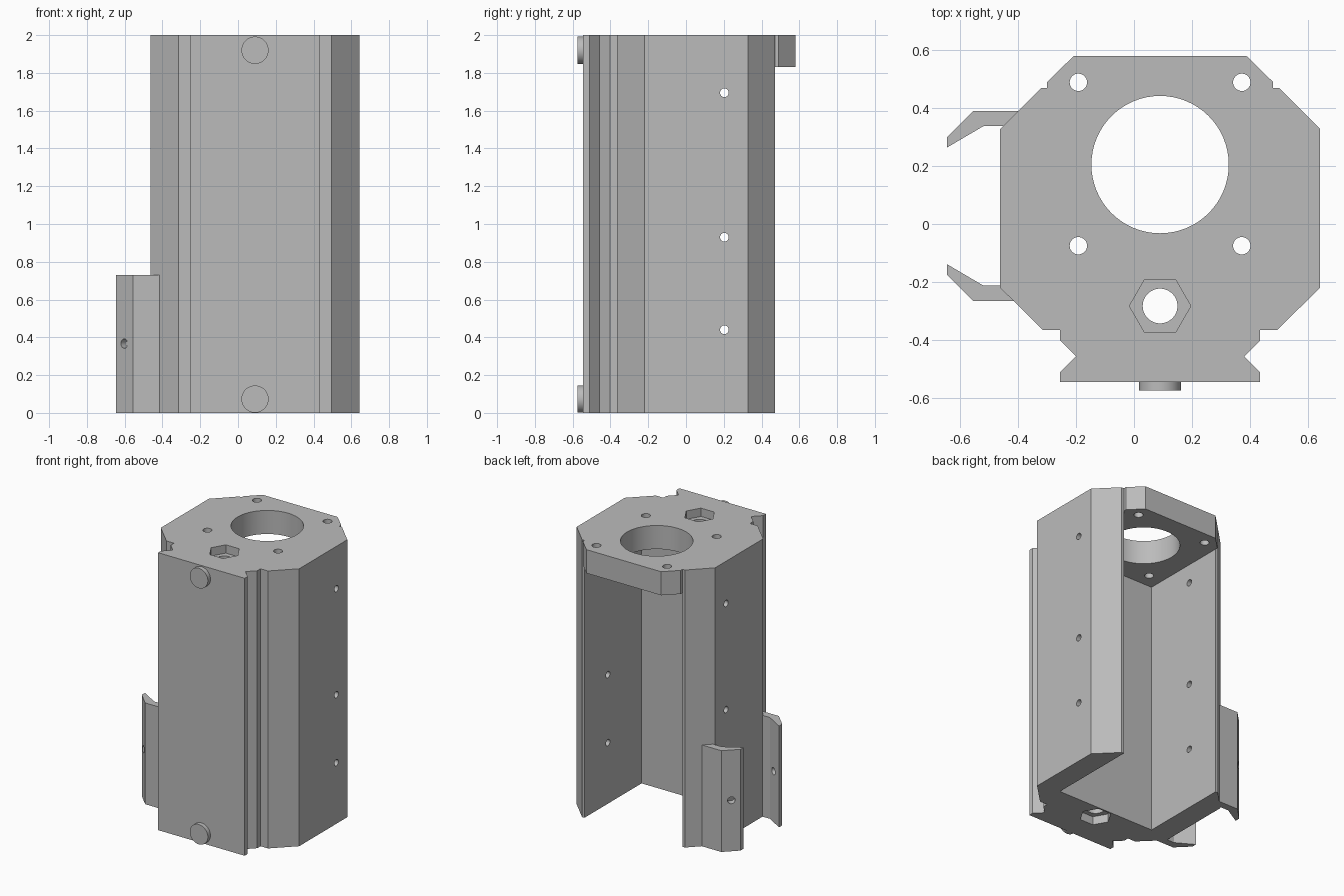
import bpy, bmesh, math
from mathutils import Vector

if "Cube" in bpy.data.objects:
    bpy.data.objects.remove(bpy.data.objects["Cube"])

CX = 0.09            # symmetry line of the housing
grey = bpy.data.materials.new("plain_grey")
grey.diffuse_color = (0.5, 0.5, 0.5, 1)
grey.use_nodes = True
grey.node_tree.nodes["Principled BSDF"].inputs["Base Color"].default_value = grey.diffuse_color


def add_object(name, bm):
    bmesh.ops.recalc_face_normals(bm, faces=bm.faces)
    me = bpy.data.meshes.new(name)
    bm.to_mesh(me)
    bm.free()
    me.materials.append(grey)
    ob = bpy.data.objects.new(name, me)
    bpy.context.collection.objects.link(ob)
    return ob


def prism(name, pts, z0, z1):
    bm = bmesh.new()
    face = bm.faces.new([bm.verts.new((x, y, z0)) for x, y in pts])
    ext = bmesh.ops.extrude_face_region(bm, geom=[face])["geom"]
    bmesh.ops.translate(bm, vec=(0, 0, z1 - z0),
                        verts=[g for g in ext if isinstance(g, bmesh.types.BMVert)])
    return add_object(name, bm)


def cylinder(name, center, axis, r, length, sides=48):
    bm = bmesh.new()
    bmesh.ops.create_cone(bm, cap_ends=True, segments=sides, radius1=r, radius2=r, depth=length)
    rot = Vector((0, 0, 1)).rotation_difference(Vector(axis)).to_matrix()
    bmesh.ops.rotate(bm, verts=bm.verts, matrix=rot)
    bmesh.ops.translate(bm, verts=bm.verts, vec=center)
    return add_object(name, bm)


def cut(ob, cutters):
    for c in cutters:
        m = ob.modifiers.new("cut", 'BOOLEAN')
        m.operation, m.solver, m.object = 'DIFFERENCE', 'EXACT', c
    bpy.context.view_layer.update()
    me = bpy.data.meshes.new_from_object(ob.evaluated_get(bpy.context.evaluated_depsgraph_get()))
    ob.modifiers.clear()
    ob.data = me
    for c in cutters:
        bpy.data.objects.remove(c)


def smooth(ob):
    for p in ob.data.polygons:
        p.use_smooth = True
    ob.data.set_sharp_from_angle(angle=math.radians(30))


def mirrored(half):
    # right half profile (offsets from CX) completed with its mirror image
    return [(CX + x, y) for x, y in half] + [(CX - x, y) for x, y in reversed(half)]


# housing: octagonal column with a top plate, hollow and open to the back
housing = prism("housing", mirrored([
    (0.345, -0.40), (0.345, -0.365), (0.405, -0.365), (0.552, -0.22), (0.552, 0.328),
    (0.41, 0.47), (0.39, 0.47), (0.39, 0.49), (0.298, 0.58)]), 0, 2)
cutters = [prism("cavity", mirrored([(0.3905, -0.18), (0.3905, 0.8)]), -0.5, 1.83)]
# top plate bore and four bolt holes
cutters.append(cylinder("bore", (CX, 0.205, 1.95), (0, 0, 1), 0.237, 0.5, 64))
for sx in (-1, 1):
    for sy in (-1, 1):
        cutters.append(cylinder("bolt_hole", (CX + sx * 0.282, 0.207 + sy * 0.282, 1.95),
                                (0, 0, 1), 0.03, 0.5, 32))
# long rod hole with a hexagonal nut pocket at each end
cutters.append(cylinder("rod_hole", (CX, -0.283, 1), (0, 0, 1), 0.06, 3))
hexagon = [(CX + 0.106 * math.cos(k * math.pi / 3), -0.283 + 0.106 * math.sin(k * math.pi / 3))
           for k in range(6)]
cutters.append(prism("nut_pocket", hexagon, 1.94, 2.1))
cutters.append(prism("nut_pocket", hexagon, -0.1, 0.06))
# cross holes through both side walls
for z in (0.44, 0.93, 1.695):
    cutters.append(cylinder("side_hole", (CX, 0.203, z), (1, 0, 0), 0.023, 2, 32))
cut(housing, cutters)
smooth(housing)

# front rail with V grooves on both sides
prism("front_rail", mirrored([(0.345, -0.545), (0.345, -0.512), (0.29, -0.457), (0.345, -0.402),
                              (0.345, -0.40)]), 0, 2)

# round screw heads on the rail
for z in (0.073, 1.92):
    smooth(cylinder("screw_head", (CX, -0.56, z), (0, 1, 0), 0.072, 0.03))

# two hooked clips on the left side, mirrored about the line y = 0.0625
for name, s in (("back_clip", 1), ("front_clip", -1)):
    pts = [(-0.39, 0.3275), (-0.555, 0.3275), (-0.645, 0.2375), (-0.645, 0.2015),
           (-0.52, 0.275), (-0.44, 0.275)]
    clip = prism(name, [(x, 0.0625 + s * y) for x, y in pts], 0, 0.73)
    cut(clip, [cylinder("clip_hole", (-0.602, 0.0625 + s * 0.2805, 0.367),
                        (-1, s, 0), 0.025, 0.2, 32)])
    smooth(clip)
